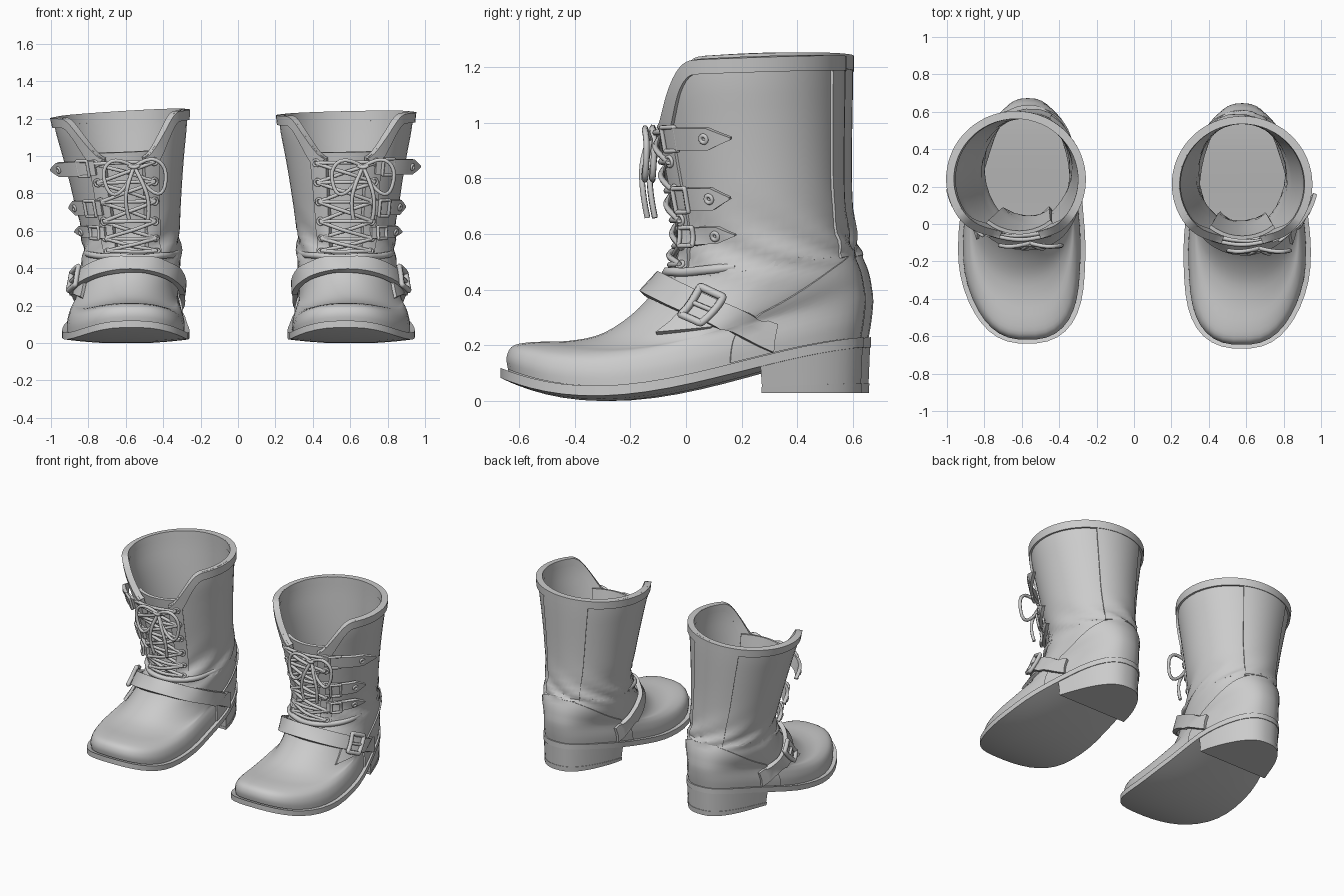
import bpy
from math import sin, cos, pi, exp, copysign
from mathutils import Vector

if "Cube" in bpy.data.objects:
    bpy.data.objects.remove(bpy.data.objects["Cube"])

# Upper rings, sole to cuff: front y, front z, back y, back z, half width, squareness, taper, sag
RINGS = [
    (-.645, .115, .648, .225, .308, .80, .20, .078), (-.650, .160, .658, .280, .306, .78, .20, .078),
    (-.625, .200, .664, .330, .293, .77, .20, .075), (-.550, .213, .666, .370, .277, .78, .16, .066),
    (-.420, .217, .660, .410, .270, .82, .10, .060), (-.300, .242, .655, .440, .267, .86, .05, .050),
    (-.190, .310, .645, .475, .265, .90, .00, .040), (-.100, .400, .630, .510, .265, .95, .00, .020),
    (-.045, .480, .615, .550, .262, 1.0, .00, .000), (-.028, .580, .600, .620, .262, 1.0, .00, .000),
    (-.050, .720, .588, .740, .282, 1.0, .00, .000), (-.078, .860, .586, .880, .303, 1.0, .00, .000),
    (-.105, 1.00, .588, 1.02, .327, 1.0, .00, .000), (-.125, 1.12, .590, 1.14, .350, 1.0, .00, .000),
    (-.130, 1.215, .590, 1.24, .362, 1.0, .00, .000)]
SOLE = (-.672, .120, .668, .230, .333, .80, .20, .082)


def lerp(a, b, t):
    return a + (b - a) * t


def span(a, b, n):
    return [lerp(a, b, i / n) for i in range(n + 1)]


def smooth(a, b, x):
    t = min(1, max(0, (x - a) / (b - a)))
    return t * t * (3 - 2 * t)


def outline(a, r):
    yf, zf, yb, zb, w, p, tap, sag = r
    c, s = cos(a), sin(a)
    k = (1 - c) / 2
    y = lerp(yf, yb, k)
    return Vector((w * copysign(abs(s) ** p, s) * (1 + tap * c) - .03 * smooth(.2, .65, -y), y,
                   lerp(zf, zb, k) - sag * s * s * (1 + c)))


def base(a, v):
    v = min(13.999, max(0, v))
    i = int(v)
    t = v - i
    q = [RINGS[min(14, max(0, i + j))] for j in (-1, 0, 1, 2)]
    r = [.5 * (2 * b + (c - a0) * t + (2 * a0 - 5 * b + 4 * c - d) * t * t
               + (3 * b - a0 - 3 * c + d) * t ** 3) for a0, b, c, d in zip(*q)]
    return outline(a, r)


def surf(a, v, off=0):
    """Point on the boot skin at angle a (0 = front), ring v, pushed out by off."""
    e = .02
    n = (base(a + e, v) - base(a - e, v)).cross(base(a, v + e) - base(a, v - e)).normalized()
    off += .009 * sin(7 * a + 4 * v) * exp(-((v - 8.2) / 1.1) ** 2)   # ankle creases
    return base(a, v) + n * off


def strap_pt(a, d, off):
    """Point on the skin at distance d from the slanting instep strap line."""
    lo, hi = .2, 9.5
    for _ in range(22):
        m = (lo + hi) / 2
        p = base(a, m)
        lo, hi = (m, hi) if p.z + .42 * p.y < .366 + d else (lo, m)
    return surf(a, lo, off)


def v_top(a):
    a = min(a, 2 * pi - a)
    return 14 - 2.1 * (1 - smooth(.32, 1.05, a))


def build_boot(label, side, cx, inset, lean, dy, tilt, bow_x):
    def T(p):
        x, y, z = p
        z -= tilt * x * max(0, (z - .6) / .6)
        # ankle and heel sit inward of the ball of the foot, the shaft leans from there
        x += cx - inset * max(smooth(.2, .5, z), smooth(0, .4, y)) + lean * max(0, z - .5)
        return Vector((side * x, y * .975 + dy, max(0, z)))

    def add(name, data):
        ob = bpy.data.objects.new(label + "_" + name, data)
        bpy.context.collection.objects.link(ob)
        return ob

    def grid(name, rows, thick=0, closed=False, caps=False):
        n, verts, faces = len(rows[0]), [T(p) for r in rows for p in r], []
        for r in range(len(rows) - 1):
            for c in range(n if closed else n - 1):
                d = (c + 1) % n
                faces.append((r * n + c, r * n + d, r * n + n + d, r * n + n + c))
        if caps:                                   # ladder of quads across both ends
            top = (len(rows) - 1) * n
            for i in range(n // 2):
                j = n - 1 - i
                if j - i > 1:
                    f = [i, i + 1, j - 1, j] if j - i > 2 else [i, i + 1, j]
                    faces += [tuple(f[::-1]), tuple(top + k for k in f)]
        if side < 0:
            faces = [f[::-1] for f in faces]
        me = bpy.data.meshes.new(name)
        me.from_pydata(verts, [], faces)
        ob = add(name, me)
        bpy.ops.object.select_all(action='DESELECT')
        ob.select_set(True)
        bpy.context.view_layer.objects.active = ob
        if thick:
            m = ob.modifiers.new("thickness", 'SOLIDIFY')
            m.thickness, m.offset = thick, -1
            bpy.ops.object.modifier_apply(modifier=m.name)
        bpy.ops.object.shade_smooth_by_angle(angle=.6)

    def tubes(name, paths, r, closed=False):
        cu = bpy.data.curves.new(name, 'CURVE')
        cu.dimensions, cu.bevel_depth, cu.bevel_resolution = '3D', r, 1
        cu.use_fill_caps, cu.resolution_u = True, 4
        for pts in paths:
            sp = cu.splines.new('NURBS')
            sp.points.add(len(pts) - 1)
            for q, p in zip(sp.points, pts):
                q.co = (*T(p), 1)
            sp.order_u = 3
            sp.use_cyclic_u, sp.use_endpoint_u = closed, not closed
        add(name, cu)

    # Sole with a gently crowned underside, and stacked heel
    N = 48
    ring = [(i + .5) / N * 2 * pi for i in range(N)]
    down = lambda a, dz: outline(a, SOLE) - Vector((0, 0, dz))

    def under(a, k):
        p = down(a, .036 + .028 * (1 - k * k) * sin(a) ** 2)
        p.x *= k
        return p
    grid("sole", [[under(a, k) for a in ring] for k in (.4, .7, .9, 1)]
         + [[down(a, d) for a in ring] for d in (.006, 0)], closed=True, caps=True)
    arc = span(2.01, 2 * pi - 2.01, 23)

    def heel_ring(t, k):
        out = []
        for a in arc:
            p = down(a, .03)
            out.append(Vector((p.x * k, lerp(.47, p.y, k), lerp(.03, p.z, t))))
        return out
    grid("heel", [heel_ring(.2, .95), heel_ring(1, .98)], closed=True, caps=True)
    grid("heel_cap", [heel_ring(0, .955), heel_ring(.2, .965)], closed=True, caps=True)

    # Foot upper, shaft with open front, tongue
    grid("foot_upper", [[surf(a, v) for a in ring] for v in span(0, 7.8, 26)], .02, closed=True)
    a0 = .34
    wrap = span(a0, 2 * pi - a0, 48)
    grid("shaft", [[surf(a, lerp(7.5, v_top(a), t)) for a in wrap] for t in span(0, 1, 20)], .025)
    grid("tongue", [[surf(a, v, -.035) for a in span(-.65, .65, 10)]
                    for v in span(6.8, 12.1, 14)], .02)

    # Cuff trim following the dipping front edge
    def trim(a, t):
        front = 1 - smooth(.32, 1.05, min(a, 2 * pi - a))
        shift = .16 * front * (1 if a < pi else -1) * (1 - t)
        return surf(a + shift, v_top(a) - .6 * (1 - t) * (1 - .5 * front), .014)
    fine = span(a0, .95, 10) + span(1.0, 2 * pi - 1.0, 40) + span(2 * pi - .95, 2 * pi - a0, 10)
    grid("cuff_trim", [[trim(a, t) for a in fine] for t in (0, .5, 1)], .042)

    # Overlaid leather panels: back stay, heel counter, lace stays
    grid("back_stay", [[surf(a, v, .01) for a in span(pi - .5, pi + .5, 10)]
                       for v in span(7.3, 13.5, 16)], .015)
    counter = lambda a: 7.6 - 3.0 * (abs(a - pi) / 1.3) ** 1.6
    grid("heel_counter", [[surf(a, lerp(.15, counter(a), t), .009) for a in span(pi - 1.3, pi + 1.3, 24)]
                          for t in span(0, 1, 12)], .02)
    for s in (-1, 1):
        edge = sorted((s * a0, s * (a0 + .28)))
        grid("lace_stay", [[surf(a, v, .01) for a in span(*edge, 4)]
                           for v in span(7.7, 11.8, 14)], .03)
    tubes("ankle_fold", [[surf(a, 7.75, .004 - .02 * smooth(.8, 1.3, abs(a)))
                          for a in span(-1.3, 1.3, 26)]], .018)

    # Instep strap with its buckle and hanging end
    grid("instep_strap", [[strap_pt(a, d, .042 - .014 * smooth(1.5, 2.1, abs(a))) for a in span(-2.1, 2.1, 44)]
                          for d in (-.052, 0, .052)], .03)

    def frame(pt, a1, a2, h):
        us = [(a1, -h), (a1, 0), (a1, h), (a2, h), (a2, 0), (a2, -h)]
        pts = []
        for i, (a, b) in enumerate(us):
            c, d = us[(i + 1) % 6]
            pts += [pt(lerp(a, c, t), lerp(b, d, t)) for t in (.04, .35, .65, .96)]
        return pts
    buckle = lambda a, d: strap_pt(a, d, .052)
    tubes("buckle_frame", [frame(buckle, 1.06, 1.34, .07)], .015, True)
    tubes("buckle_prong", [[buckle(a, 0) for a in (1.06, 1.2, 1.34)]], .01)
    grid("strap_end", [[strap_pt(a, -.04 - t * lerp(.13, .02, (a - .95) / .5), .022)
                        for a in span(.95, 1.45, 8)] for t in (1, .5, 0)], .018)

    # Three pointed side tabs with small buckles
    for v0, end, lift in ((11.6, 1.4, .06), (10.05, 1.3, .02), (9.05, 1.3, .015)):
        def tab(t, s):
            h = .28 * (1 if t < .75 else lerp(1, .1, (t - .75) / .25))
            return surf(lerp(.48, end, t), v0 + s * h, .03 + lift * t)
        grid("side_tab", [[tab(t, s) for t in span(0, 1, 12)] for s in (-1, 0, 1)], .022)
        tubes("tab_buckle", [frame(lambda a, d: surf(a, v0 + d, .042), .58, .78, .3)], .009, True)
        c = tab(.72, 0)
        u, w = (tab(.78, 0) - c).normalized(), (tab(.72, 1) - c).normalized()
        tubes("tab_stud", [[c + u * cos(i * pi / 4) * .014 + w * sin(i * pi / 4) * .014
                            for i in range(8)]], .008, True)

    # Eyelets and crossing laces
    eye = lambda s, k, off=.018: surf(s * .5, 8.05 + k * .74, off)
    rings, laces = [], []
    for k in range(6):
        for s in (-1, 1):
            rings.append([surf(s * .5 + .06 * cos(i * pi / 4), 8.05 + k * .74 + .13 * sin(i * pi / 4), .014)
                          for i in range(8)])
            if k < 5:
                m = surf(0, 8.42 + k * .74, .004 + .012 * s)
                laces.append([eye(s, k), lerp(eye(s, k, .03), m, .5), m,
                              lerp(m, eye(-s, k + 1, .03), .5), eye(-s, k + 1)])
        laces.append([eye(-1, k), surf(-.2, 8.05 + k * .74, .01),
                      surf(.2, 8.05 + k * .74, .01), eye(1, k)])
    tubes("eyelets", rings, .007, True)
    tubes("laces", laces, .011)

    # Bow: knot, two loops and two tails
    k0 = Vector((bow_x, -.12, .94))
    bow = [[k0 + Vector((x, -.01, z)) for x, z in ((-.03, .01), (0, -.015), (.03, .01))]]
    for s in (-1, 1):
        for pts in ([(0, 0, 0), (.09, -.025, .06), (.18, -.01, -.01), (.14, -.02, -.17), (.04, -.02, -.1), (0, 0, 0)],
                    [(0, 0, 0), (.03, -.03, -.06), (.07, -.03, -.19), (.05, -.01, -.28)]):
            bow.append([k0 + Vector((s * x, y, z)) for x, y, z in pts])
    tubes("lace_bow", bow, .011)


build_boot("right", 1, .605, .027, 0, -.012, -.02, .09)
build_boot("left", -1, .600, .033, .088, .015, .06, -.05)
